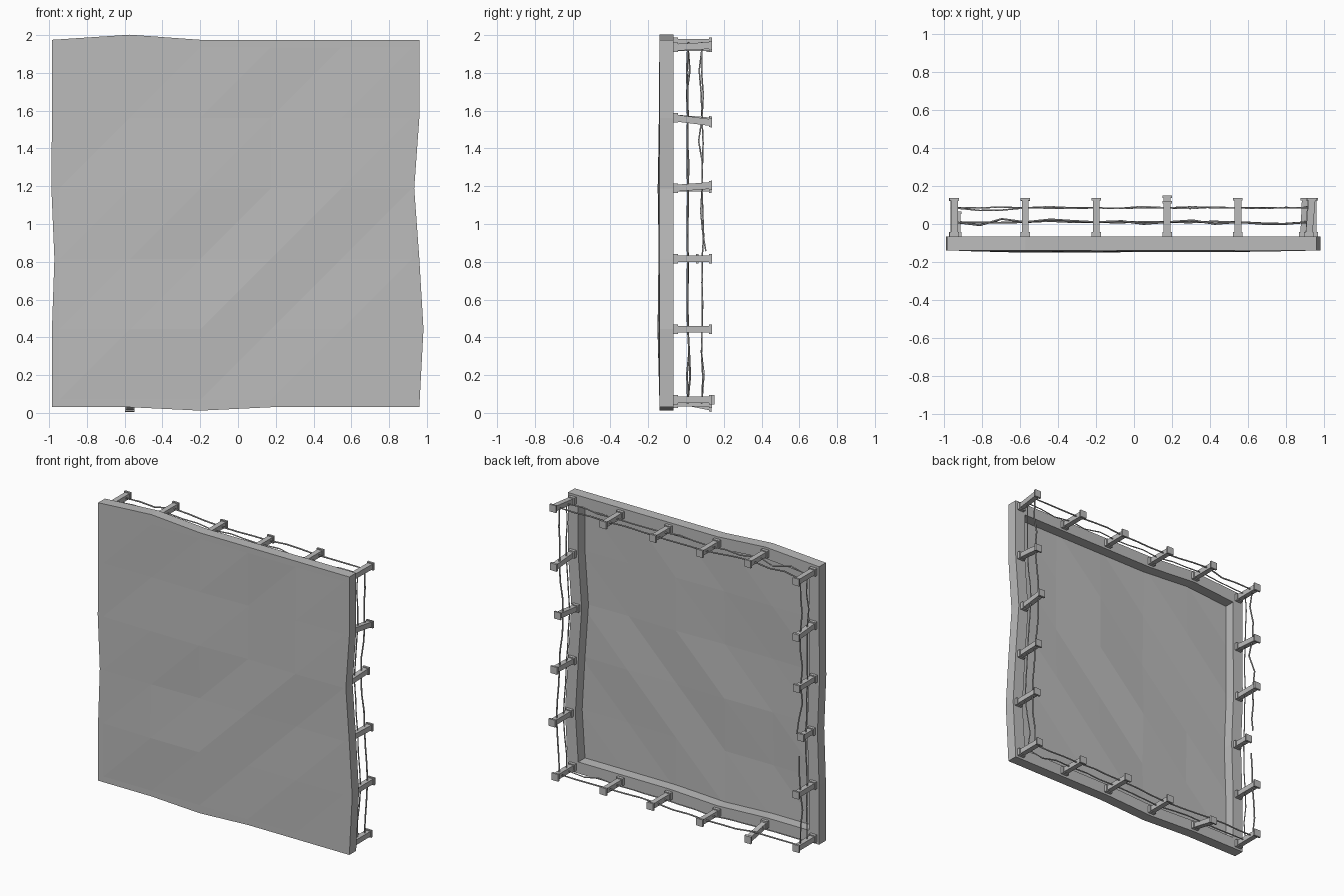
import bpy, bmesh, random
from mathutils import Vector, Matrix

random.seed(4)
if "Cube" in bpy.data.objects:
    bpy.data.objects.remove(bpy.data.objects["Cube"], do_unlink=True)


def material(name, value):
    m = bpy.data.materials.new(name)
    m.use_nodes = True
    col = (value, value, value, 1)
    m.diffuse_color = col
    m.node_tree.nodes["Principled BSDF"].inputs["Base Color"].default_value = col
    return m


grey = material("plain grey", 0.5)


def add_object(name, data):
    ob = bpy.data.objects.new(name, data)
    bpy.context.collection.objects.link(ob)
    data.materials.append(grey)
    return ob


def finish(name, bm):
    me = bpy.data.meshes.new(name)
    bm.to_mesh(me)
    bm.free()
    return add_object(name, me)


# Layout: a square of N cells, with a stop at every cell corner
N, LEFT, BASE, SIZE = 5, -0.945, 0.07, 1.865
STEP = SIZE / N
FRONT, REAR, HALF = -0.14, -0.065, 0.04

# Perimeter stops, with outward direction; order bottom, left side, top, right side
stops = []
sides = [((0, 0), (1, 0), (0, -1)), ((N, 0), (0, 1), (1, 0)),
         ((N, N), (-1, 0), (0, 1)), ((0, N), (0, -1), (-1, 0))]
wobble = {2: 0.018, 6: 0.022, 8: -0.027, 14: 0.027, 17: 0.003, 18: -0.013}
for s, (start, along, out) in enumerate(sides):
    for k in range(N):
        o = Vector((out[0], 0, out[1]))
        if k == 0:
            prev = sides[s - 1][2]
            o += Vector((prev[0], 0, prev[1]))
        p = Vector((LEFT + STEP * (start[0] + along[0] * k), 0,
                    BASE + STEP * (start[1] + along[1] * k)))
        stops.append((p + o * wobble.get(len(stops), 0), o))

# Frame: rectangular section swept round the stops
bm = bmesh.new()
rings = []
for p, o in stops:
    rings.append([bm.verts.new(p + o * h + Vector((0, y, 0)))
                  for h, y in ((HALF, FRONT), (HALF, REAR), (-HALF, REAR), (-HALF, FRONT))])
for i, a in enumerate(rings):
    b = rings[(i + 1) % len(rings)]
    for j in range(4):
        k = (j + 1) % 4
        bm.faces.new((a[j], b[j], b[k], a[k]))
bmesh.ops.recalc_face_normals(bm, faces=bm.faces)
finish("frame", bm)

# Panel: faceted sheet with inner corners pushed forward or back
push = [[10, 9, -4, 3], [3, -3, 5, -6], [6, 9, -4, 6], [-4, 2, -6, 3]]
bm = bmesh.new()
grid = []
for r in range(N + 1):
    row = []
    for c in range(N + 1):
        inner = 0 < r < N and 0 < c < N
        d = push[r - 1][c - 1] * 0.001 if inner else 0
        row.append(bm.verts.new((LEFT + STEP * c, FRONT - 0.001 - d, BASE + STEP * r)))
    grid.append(row)
for r in range(N):
    for c in range(N):
        a, b = grid[r][c], grid[r][c + 1]
        d, e = grid[r + 1][c], grid[r + 1][c + 1]
        bm.faces.new((a, b, e))
        bm.faces.new((a, e, d))
finish("panel", bm)


# Posts: foot, shaft and cap, leaning towards the tip
def post(name, p, tip_y, lean):
    bm = bmesh.new()
    for w, y0, y1 in ((0.05, REAR, REAR + 0.022), (0.036, REAR, tip_y), (0.05, tip_y - 0.014, tip_y)):
        mat = Matrix.Translation((p.x, (y0 + y1) / 2, p.z)) @ Matrix.Diagonal((w, y1 - y0, w, 1))
        bmesh.ops.create_cube(bm, size=1, matrix=mat)
    for v in bm.verts:
        t = max(0, (v.co.y - REAR - 0.03) / 0.2)
        v.co += Vector((lean[0], 0, lean[1])) * t
    finish(name, bm)


heights = {1: 0.135, 3: 0.15, 12: 0.122, 17: 0.136, 18: 0.066}
leans = {1: (0, -0.047), 7: (0.01, 0), 8: (0.01, 0.018), 9: (0.012, -0.03), 10: (0.02, 0.012), 16: (0, -0.02)}
for i, (p, o) in enumerate(stops):
    post("post_%d" % (i + 1), p, heights.get(i, 0.137), leans.get(i, (0, 0)))


# Wires: thin kinked strands running from post to post
def wire(name, y, points, closed):
    cu = bpy.data.curves.new(name, "CURVE")
    cu.dimensions = "3D"
    cu.bevel_depth = 0.005
    cu.bevel_resolution = 0
    cu.use_fill_caps = True
    sp = cu.splines.new("POLY")
    sp.points.add(len(points) - 1)
    for q, co in zip(sp.points, points):
        q.co = (co.x, co.y + y, co.z, 1)
    sp.use_cyclic_u = closed
    add_object(name, cu)


def strand(order):
    pts = []
    for i in order:
        p, o = stops[i % 20]
        q = stops[(i + 1) % 20][0]
        pts.append(p.copy())
        amount = random.choice((0.004, 0.01, 0.018))
        for t in (0.33, 0.64):
            kink = Vector((0, random.uniform(-1, 1), 0)) + sides[i % 20 // N][2][0] * Vector((random.uniform(-1, 1), 0, 0)) \
                + sides[i % 20 // N][2][1] * Vector((0, 0, random.uniform(-1, 1)))
            pts.append(p.lerp(q, t) + kink * amount)
    return pts


wire("inner_wire", 0.01, strand(range(20)), True)
# The outer strand is snapped beside the short post
outer = strand(range(18, 38))
wire("outer_wire", 0.085, outer[1:] + [outer[0] + Vector((0, 0.02, 0.04))], False)
